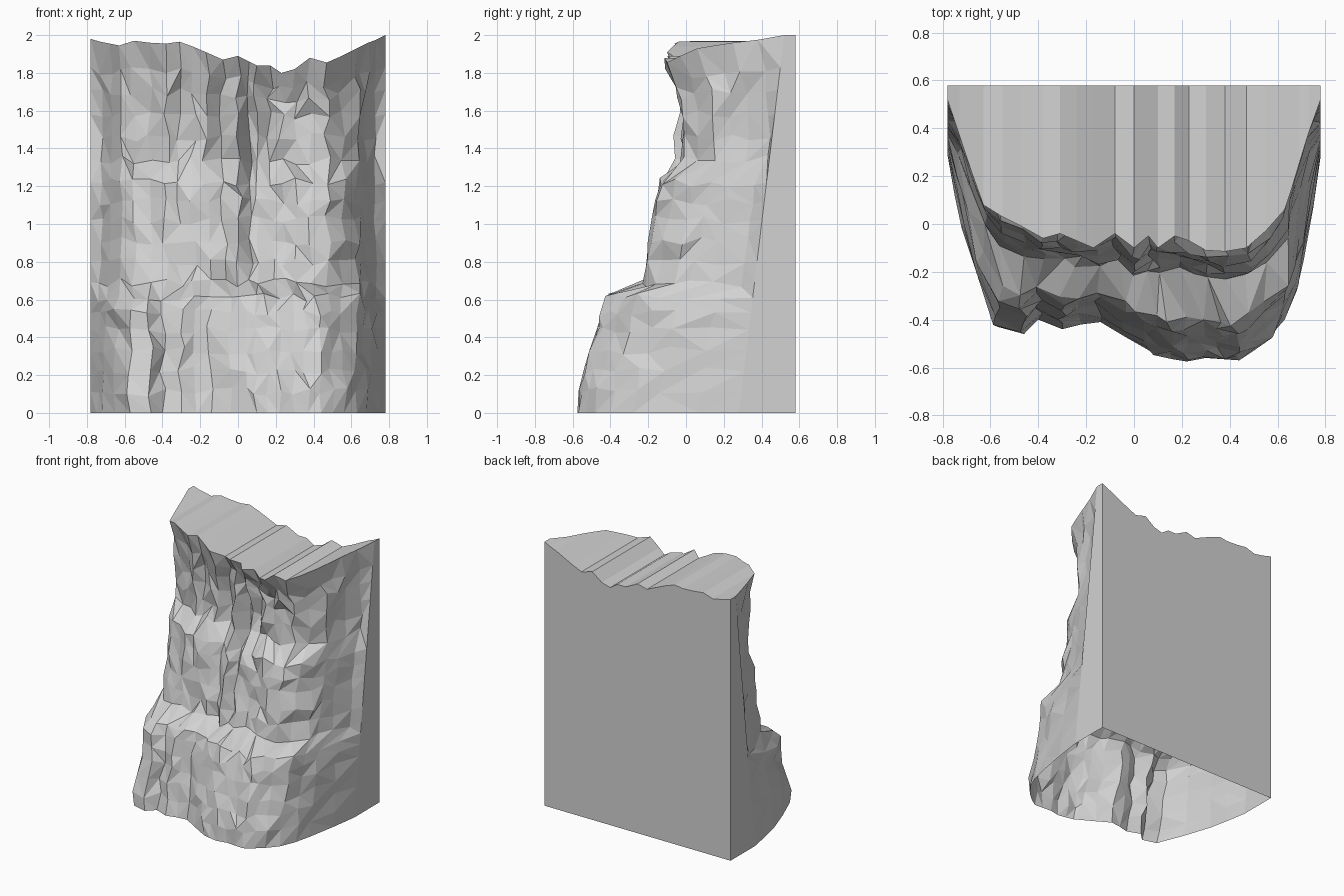
import bpy, bmesh, random
from math import exp
from mathutils import Vector

random.seed(11)
BACK = 0.58

# plan of the cliff, left to right: base x, base y, rim x, rim y, rim height
COLS = [
    (-.78, .29, -.78, .52, 1.98), (-.75, .12, -.73, .37, 1.965), (-.72, -.02, -.68, .22, 1.955),
    (-.65, -.23, -.63, .08, 1.945), (-.57, -.43, -.55, .03, 1.97), (-.46, -.46, -.47, -.01, 1.96),
    (-.40, -.40, -.38, -.06, 1.955), (-.30, -.44, -.31, -.04, 1.965), (-.22, -.42, -.24, -.07, 1.94),
    (-.14, -.41, -.17, -.10, 1.91), (-.04, -.47, -.08, -.04, 1.87), (.03, -.51, .0, -.10, 1.89),
    (.10, -.55, .06, -.05, 1.86), (.16, -.565, .10, -.10, 1.84), (.22, -.575, .17, -.05, 1.84),
    (.30, -.56, .23, -.07, 1.80), (.37, -.565, .30, -.11, 1.82), (.44, -.57, .38, -.115, 1.88),
    (.50, -.53, .47, -.10, 1.855), (.56, -.48, .55, -.03, 1.89), (.63, -.40, .63, .06, 1.93),
    (.68, -.28, .66, .15, 1.945), (.71, -.15, .69, .25, 1.96), (.75, .07, .73, .38, 1.975),
    (.78, .28, .78, .52, 2.0)]

# side profile: height, blend from rim plan (0) to base plan (1)
PROFILE = [(0, 1), (.15, .96), (.3, .88), (.45, .79), (.6, .72), (.68, .28), (.95, .17),
           (1.22, .07), (1.34, -.17), (1.55, -.21), (1.7, -.17), (1.83, -.1), (2, 0)]
ROWS = [0, .11, .22, .33, .44, .53, .61, .69, .80, .91, 1.02, 1.12, 1.22,
        1.34, 1.46, 1.58, 1.71, 1.83, 2.0]

# ridges (negative) and clefts (positive): x, z, half width, half height, depth
BUMPS = [(-.13, 1.35, .05, .45, .05), (.0, 1.4, .04, .2, -.05), (.07, 1.4, .04, .3, .04),
         (.0, .9, .05, .15, -.03), (.12, .95, .05, .2, .05), (.2, 1.05, .05, .2, -.03),
         (.24, 1.5, .05, .15, -.05), (.33, 1.5, .05, .2, .04), (.3, .95, .05, .1, .04),
         (-.5, 1.15, .06, .12, .04), (-.6, 1.6, .06, .1, -.03), (-.4, .3, .04, .3, .03),
         (-.15, .25, .04, .3, .03)]


def blend(z):
    for (z0, w0), (z1, w1) in zip(PROFILE, PROFILE[1:]):
        if z <= z1:
            return w0 + (w1 - w0) * (z - z0) / (z1 - z0)
    return 0


def rock_point(c, r):
    bx, by, tx, ty, tz = COLS[c]
    z = ROWS[r]
    edge = min(c, len(COLS) - 1 - c)
    rim, foot = r == len(ROWS) - 1, r == 0
    w = blend(z)
    if rim:
        return Vector((tx, ty, tz))
    if edge == 0:                              # straight crease beside the flat side
        return Vector((tx, by + (ty - by) * z / 2, z))
    x = tx + (bx - tx) * max(w, 0)
    y = ty + (by - ty) * w
    if z > 1.6:                                # upper rows follow the rim line
        z = 1.6 + (z - 1.6) * (tz - 1.6) / .4
    if not foot:
        rough = min(1, edge / 4)
        y += rough * sum(d * exp(-((x - px) / a) ** 2 - ((z - pz) / b) ** 2)
                         for px, pz, a, b, d in BUMPS)
        y += random.uniform(-.014, .02) * (.6 + .4 * rough)
        x += random.uniform(-.02, .02) * rough
        if rough < 1:
            x -= random.uniform(0, .015) * (1 if x > 0 else -1)
        z += random.uniform(-.025, .025)
    return Vector((x, min(y, .5), z))


bm = bmesh.new()
n, m = len(COLS), len(ROWS)
grid = [[bm.verts.new(rock_point(c, r)) for r in range(m)] for c in range(n)]

# rugged front: each cell split along a random diagonal
for c in range(n - 1):
    for r in range(m - 1):
        q = [grid[c][r], grid[c + 1][r], grid[c + 1][r + 1], grid[c][r + 1]]
        if random.random() < .5:
            q = q[1:] + q[:1]
        bm.faces.new((q[0], q[1], q[2]))
        bm.faces.new((q[0], q[2], q[3]))

# top strips running straight back
back = [bm.verts.new((col[2], BACK, col[4])) for col in COLS]
for c in range(n - 1):
    bm.faces.new((grid[c][-1], grid[c + 1][-1], back[c + 1], back[c]))

# flat sides and back; the underside stays open
left = bm.verts.new((-.78, BACK, 0))
right = bm.verts.new((.78, BACK, 0))
bm.faces.new([left] + grid[0] + [back[0]])
bm.faces.new([right, back[-1]] + grid[-1][::-1])
bm.faces.new([right, left] + back)
bmesh.ops.recalc_face_normals(bm, faces=bm.faces)

mesh = bpy.data.meshes.new("cliff_rock")
bm.to_mesh(mesh)
bm.free()
stone = bpy.data.materials.new("grey_stone")
stone.diffuse_color = (.65, .65, .65, 1)
mesh.materials.append(stone)
bpy.context.collection.objects.link(bpy.data.objects.new("cliff_rock", mesh))
